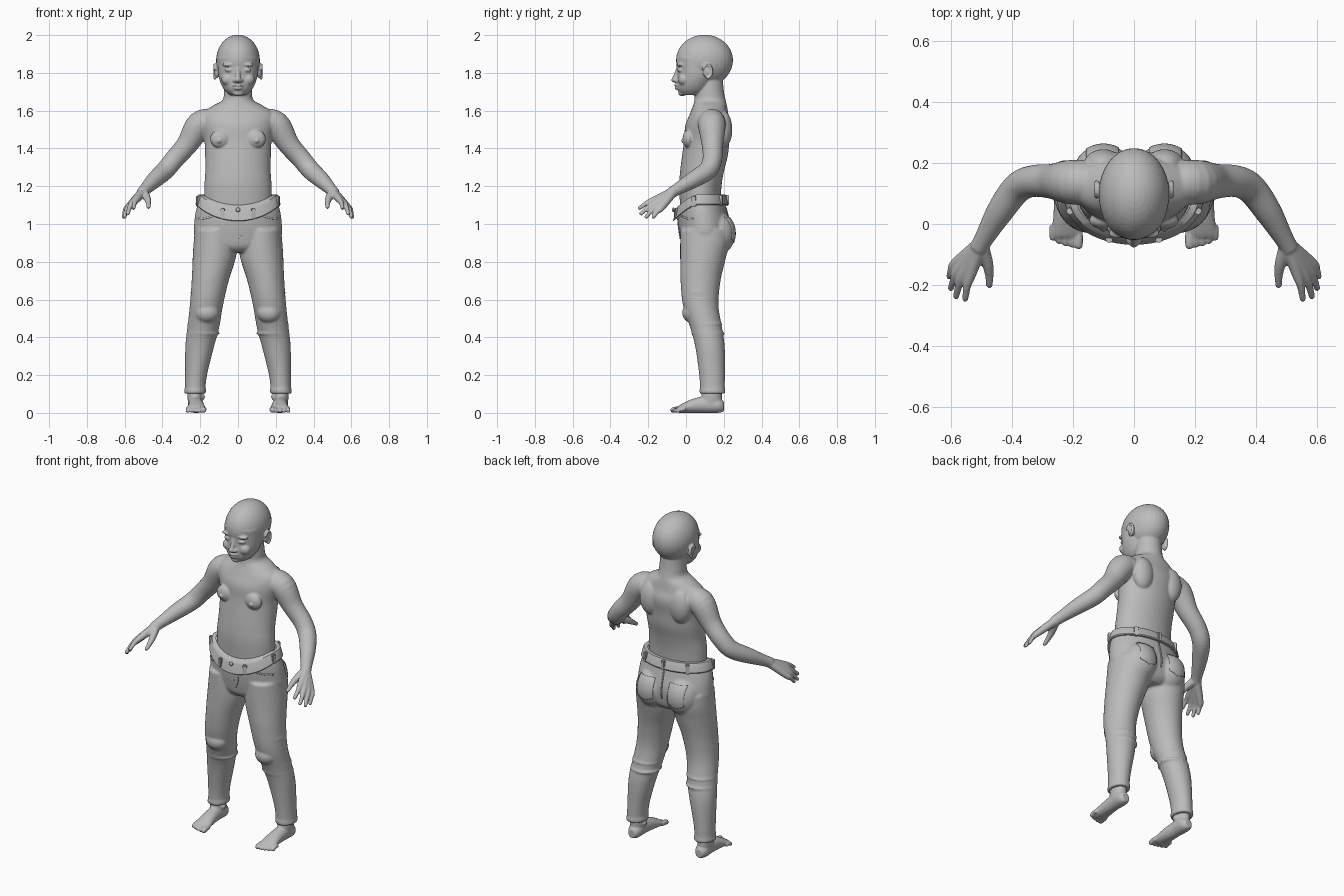
import bpy, bmesh, math
from mathutils import Vector, Matrix

if "Cube" in bpy.data.objects:
    bpy.data.objects.remove(bpy.data.objects["Cube"])

grey = bpy.data.materials.new("plain grey")
grey.use_nodes = True
grey.diffuse_color = (0.5, 0.5, 0.5, 1)
grey.node_tree.nodes["Principled BSDF"].inputs["Base Color"].default_value = (0.5, 0.5, 0.5, 1)


def spline(pts, steps=5):
    """Catmull-Rom through tuples of any length."""
    out = []
    for i in range(len(pts) - 1):
        a, b, c, d = (pts[max(0, min(len(pts) - 1, i + k))] for k in (-1, 0, 1, 2))
        for s in range(steps):
            t = s / steps
            out.append([0.5 * (2 * q + (r - p) * t + (2 * p - 5 * q + 4 * r - w) * t * t
                               + (3 * q - p - 3 * r + w) * t ** 3)
                        for p, q, r, w in zip(a, b, c, d)])
    return out + [list(pts[-1])]


def loft(bm, pts, plane=None, n=32):
    """Closed loft of ellipses (x, y, z, ra, rb); round tube when no plane is given."""
    pts = spline(pts)
    rings = []
    for i, p in enumerate(pts):
        c = Vector(p[:3])
        if plane == "z":
            u, v = Vector((1, 0, 0)), Vector((0, 1, 0))
        elif plane == "y":
            u, v = Vector((1, 0, 0)), Vector((0, 0, 1))
        else:
            t = Vector(pts[min(i + 1, len(pts) - 1)][:3]) - Vector(pts[max(i - 1, 0)][:3])
            u = t.cross(Vector((0.3, 0.2, 1))).normalized()
            v = t.cross(u).normalized()
        ring = []
        for k in range(n):
            a = math.tau * k / n
            ring.append(bm.verts.new(c + u * p[3] * math.cos(a) + v * p[-1] * math.sin(a)))
        rings.append(ring)
    for r, s in zip(rings, rings[1:]):
        for k in range(n):
            bm.faces.new((r[k], r[(k + 1) % n], s[(k + 1) % n], s[k]))
    bm.faces.new(rings[0])
    bm.faces.new(rings[-1])


def blob(bm, c, r):
    bmesh.ops.create_uvsphere(bm, u_segments=32, v_segments=20, radius=1,
                              matrix=Matrix.Translation(c) @ Matrix.Diagonal((*r, 1)))


def tube(bm, pts):
    loft(bm, pts, n=16)
    blob(bm, pts[-1][:3], [pts[-1][3]] * 3)


def mirror_all(bm):
    geo = bmesh.ops.duplicate(bm, geom=bm.verts[:] + bm.edges[:] + bm.faces[:])["geom"]
    for v in geo:
        if isinstance(v, bmesh.types.BMVert):
            v.co.x *= -1


def finish(name, bm, voxel=None, smooth=4):
    bmesh.ops.recalc_face_normals(bm, faces=bm.faces[:])
    me = bpy.data.meshes.new(name)
    bm.to_mesh(me)
    bm.free()
    me.materials.append(grey)
    ob = bpy.data.objects.new(name, me)
    bpy.context.collection.objects.link(ob)
    if voxel:
        m = ob.modifiers.new("blend", "REMESH")
        m.mode, m.voxel_size, m.use_smooth_shade = "VOXEL", voxel, True
        m = ob.modifiers.new("soften", "SMOOTH")
        m.factor, m.iterations = 0.5, smooth
    return ob


def shade(ob):
    bpy.ops.object.select_all(action="DESELECT")
    ob.select_set(True)
    bpy.context.view_layer.objects.active = ob
    bpy.ops.object.shade_smooth_by_angle(angle=math.radians(40))


# Upper body: arms, hands and paired features first, then mirrored
bm = bmesh.new()
loft(bm, [(.12, .135, 1.55, .06), (.2, .137, 1.525, .073), (.27, .14, 1.42, .057),
          (.335, .14, 1.345, .052), (.385, .115, 1.285, .05), (.44, .04, 1.235, .044),
          (.49, -.045, 1.185, .032), (.51, -.08, 1.163, .03)])
blob(bm, (.17, .135, 1.535), (.075, .075, .07))
wrist = (.502, -.065, 1.172, .025)
for knuckle, tip in [((.535, -.165, 1.13), (.553, -.245, 1.085)),
                     ((.557, -.16, 1.115), (.583, -.237, 1.055)),
                     ((.573, -.148, 1.1), (.6, -.21, 1.038)),
                     ((.585, -.13, 1.085), (.605, -.172, 1.038))]:
    mid = Vector(knuckle).lerp(Vector(tip), .5) + Vector((.003, 0, .005))
    tube(bm, [wrist, (*knuckle, .018), (*mid, .013), (*tip, .0105)])
tube(bm, [wrist, (.48, -.13, 1.135, .019), (.474, -.17, 1.11, .014), (.474, -.2, 1.09, .011)])
blob(bm, (.095, .012, 1.45), (.052, .03, .048))         # chest
blob(bm, (.1, -.017, 1.44), (.011, .009, .011))         # nipple
blob(bm, (.1, .195, 1.5), (.065, .05, .1))              # shoulder blade
blob(bm, (.045, -.032, 1.815), (.024, .014, .011))      # eyelid
blob(bm, (.048, -.03, 1.843), (.036, .018, .01))        # brow
blob(bm, (.016, -.052, 1.759), (.011, .014, .01))       # nostril
blob(bm, (.052, -.012, 1.765), (.036, .03, .032))       # cheek
blob(bm, (.112, .112, 1.805), (.015, .022, .032))       # ear
tube(bm, [(.123, .112 + .025 * math.sin(a), 1.807 + .036 * math.cos(a), .0075)
          for a in (-1.3, -.6, .1, .8, 1.5, 2.2, 3)])
mirror_all(bm)
loft(bm, [(0, .125, 1.76, .07, .07), (0, .125, 1.7, .074, .076), (0, .127, 1.655, .083, .083),
          (0, .127, 1.625, .135, .09), (0, .122, 1.58, .195, .103), (0, .118, 1.52, .195, .122),
          (0, .11, 1.44, .178, .12), (0, .1, 1.36, .174, .121), (0, .085, 1.28, .173, .116),
          (0, .076, 1.2, .178, .112), (0, .075, 1.07, .18, .105)], "z", 48)
blob(bm, (0, .098, 1.866), (.116, .151, .136))          # skull
loft(bm, [(0, .06, 1.88, .108, .11), (0, .06, 1.8, .106, .106), (0, .048, 1.75, .094, .097),
          (0, .037, 1.71, .073, .082), (0, .03, 1.683, .045, .055)], "z")
loft(bm, [(0, -.035, 1.84, .012), (0, -.048, 1.8, .012), (0, -.06, 1.768, .014)], n=16)
blob(bm, (0, -.06, 1.763), (.016, .018, .014))          # nose tip
blob(bm, (0, -.05, 1.735), (.027, .013, .007))          # upper lip
blob(bm, (0, -.047, 1.718), (.023, .013, .008))         # lower lip
blob(bm, (0, -.02, 1.694), (.03, .021, .018))           # chin
finish("upper_body", bm, .005)

# Feet with toes
bm = bmesh.new()
loft(bm, [(.225, .2, .034, .022, .026), (.225, .17, .04, .039, .04), (.224, .1, .044, .039, .044),
          (.221, .03, .036, .043, .036), (.221, -.025, .023, .05, .023),
          (.221, -.045, .017, .048, .016)], "y")
loft(bm, [(.226, .135, .03, .036, .055), (.227, .135, .08, .04, .055),
          (.228, .14, .15, .04, .05)], "z")
blob(bm, (.19, .13, .085), (.015, .02, .018))
for i in range(5):
    x, r = .182 + .021 * i, (.015 if i == 0 else .0115)
    tip = -.068 + .0015 * i * i
    tube(bm, [(x, tip + .04, .02, r), (x, tip + .018, .019, r), (x, tip, r, r)])
mirror_all(bm)
finish("feet", bm, .005, 3)


# Trousers: legs, seat and knees, with the waist dipping at the front
def dip(y):
    return .07 * max(0, (.06 - y) / .11) ** 1.5


bm = bmesh.new()
loft(bm, [(.228, .14, .107, .054, .065), (.222, .138, .2, .058, .068), (.203, .127, .35, .076, .078),
          (.184, .107, .45, .084, .084), (.167, .078, .57, .088, .094), (.147, .077, .7, .098, .106),
          (.126, .09, .82, .114, .121), (.121, .1, .9, .114, .131), (.12, .1, .97, .108, .13)], "z")
loft(bm, [(.228, .14, .102, .057, .068), (.227, .14, .112, .058, .069),
          (.226, .14, .128, .057, .068)], "z")          # hem
blob(bm, (.165, .035, .53), (.065, .055, .055))         # knee
blob(bm, (.1, .165, .95), (.1, .096, .115))             # buttock
for z, depth in ((.47, .004), (.42, .005), (.64, .002)):    # cloth folds
    blob(bm, (.183 - .08 * (z - .45), .11 - .2 * (z - .45), z),
         (.083 + depth, .083 + depth, .014))
mirror_all(bm)
loft(bm, [(0, .1, .85, .1, .09), (0, .1, .88, .185, .12), (0, .1, .94, .231, .133),
          (0, .096, 1.0, .232, .137), (0, .086, 1.07, .223, .13), (0, .077, 1.145, .2, .122)],
     "z", 48)
for v in bm.verts:
    if v.co.z > 1:
        v.co.z -= dip(v.co.y) * (v.co.z - 1) / .15
trousers = finish("trousers", bm, .007, 4)

# Waistband
bm = bmesh.new()
N = 72
profile = [(1.1, .005), (1.1, .022), (1.106, .025), (1.15, .013), (1.156, .009), (1.154, -.013)]
rings = []
for i in range(N):
    a = math.tau * i / N
    ring = []
    for z, out in profile:
        x, y = (.2 + out) * math.cos(a), .078 + (.121 + out) * math.sin(a)
        ring.append(bm.verts.new((x, y, z - dip(y))))
    rings.append(ring)
for i in range(N):
    r, s = rings[i], rings[(i + 1) % N]
    for k in range(len(profile)):
        j = (k + 1) % len(profile)
        bm.faces.new((r[k], s[k], s[j], r[j]))
shade(finish("waistband", bm))

# Belt loops and front button
bm = bmesh.new()
for deg in (-112, -68, -15, 195, 50, 90, 130):
    a = math.radians(deg)
    x, y = .217 * math.cos(a), .078 + .138 * math.sin(a)
    face = math.atan2(math.sin(a) / .138, math.cos(a) / .217)
    M = Matrix.Translation((x, y, 1.125 - dip(y))) @ Matrix.Rotation(face, 4, "Z")
    bmesh.ops.create_cube(bm, size=1, matrix=M @ Matrix.Diagonal((.022, .022, .058, 1)))
bmesh.ops.bevel(bm, geom=bm.edges[:], offset=.004, segments=2, affect="EDGES")
shade(finish("belt_loops", bm))
bm = bmesh.new()
blob(bm, (0, -.067, 1.075), (.012, .007, .012))
shade(finish("waist_button", bm))


# Cloth patches wrapped onto the trousers
def patch(name, shape, side, mirrored=True, nu=16, nv=16):
    bm = bmesh.new()
    grid = []
    for i in range(nu + 1):
        row = []
        for j in range(nv + 1):
            x, z = shape(i / nu, j / nv)
            row.append(bm.verts.new((x, side * .4, z)))
        grid.append(row)
    for i in range(nu):
        for j in range(nv):
            bm.faces.new((grid[i][j], grid[i + 1][j], grid[i + 1][j + 1], grid[i][j + 1]))
    ob = finish(name, bm)
    m = ob.modifiers.new("wrap", "SHRINKWRAP")
    m.target, m.wrap_method, m.use_project_y = trousers, "PROJECT", True
    m.use_negative_direction, m.use_positive_direction = side > 0, side < 0
    m = ob.modifiers.new("thickness", "SOLIDIFY")
    m.thickness, m.offset = .007, 0
    if mirrored:
        ob.modifiers.new("pair", "MIRROR")
    shade(ob)


patch("back_pockets", lambda u, v: (.05 + .105 * u,
                                    .92 + .115 * v - .02 * (1 - abs(2 * u - 1)) * (1 - v)), 1)
patch("front_pocket_edges", lambda u, v: (.11 + .1 * u,
                                          1.045 - .022 * math.sin(u * 1.6) + .008 * v), -1, nv=2)
patch("fly", lambda u, v: (.003 + .026 * u * min(1, .25 + 2 * v), .92 + .125 * v), -1, False)
patch("back_seam", lambda u, v: (-.004 + .008 * u, .93 + .16 * v), 1, False, nu=2)
